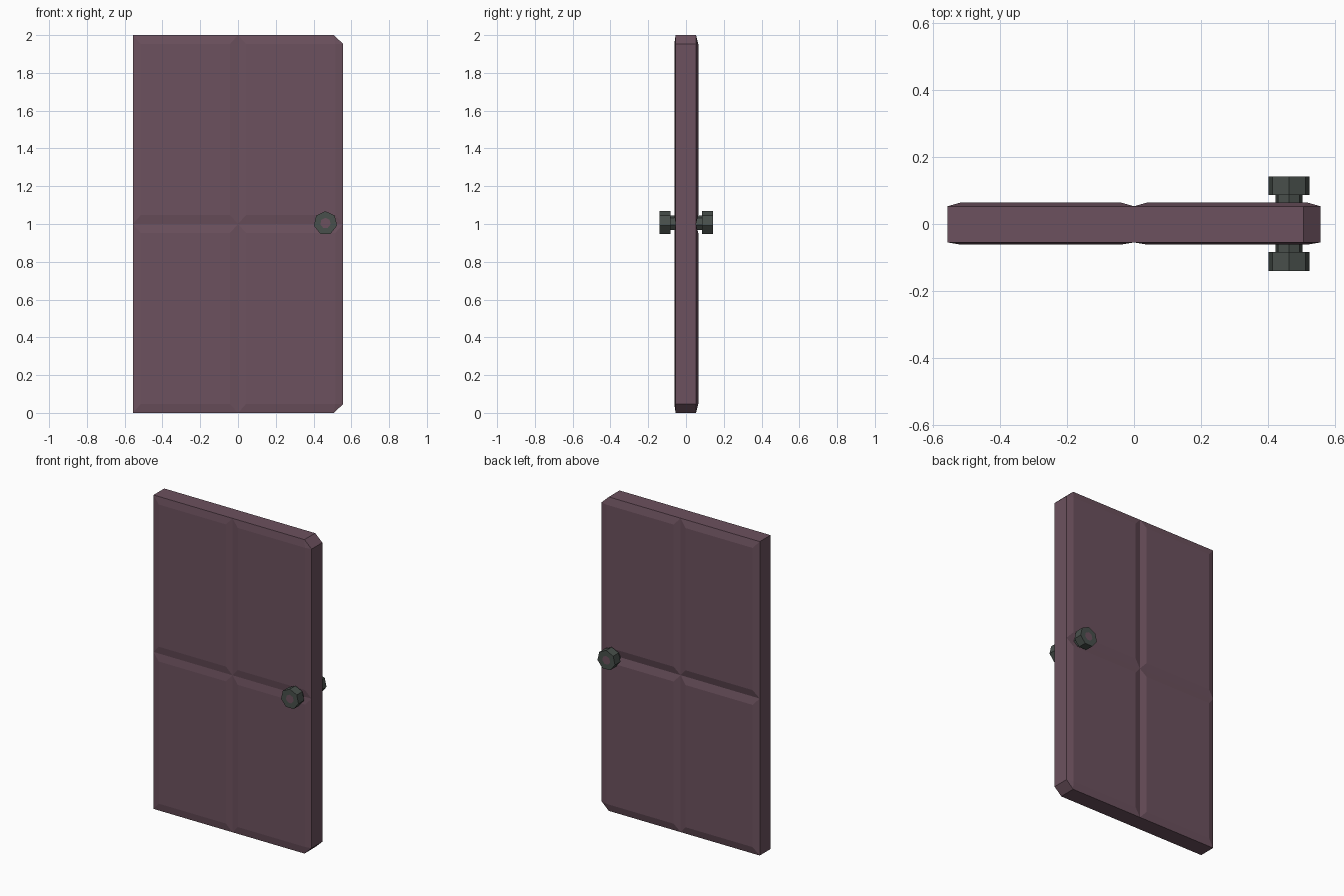
import bpy, bmesh, math

if "Cube" in bpy.data.objects:
    bpy.data.objects.remove(bpy.data.objects["Cube"])


def material(name, rgb):
    m = bpy.data.materials.new(name)
    m.diffuse_color = (*rgb, 1)
    m.use_nodes = True
    m.node_tree.nodes["Principled BSDF"].inputs["Base Color"].default_value = m.diffuse_color
    return m


WOOD = material("plum wood", (0.15, 0.083, 0.112))
METAL = material("dark metal", (0.066, 0.080, 0.072))


def finish(bm, name, mats):
    bmesh.ops.remove_doubles(bm, verts=bm.verts[:], dist=1e-4)
    bmesh.ops.recalc_face_normals(bm, faces=bm.faces[:])
    me = bpy.data.meshes.new(name)
    bm.to_mesh(me)
    bm.free()
    for m in mats:
        me.materials.append(m)
    ob = bpy.data.objects.new(name, me)
    bpy.context.collection.objects.link(ob)
    return ob


# Door slab: thin rim with four raised, bevelled panels on each face
W, H, CX, CZ = 0.557, 2.0, 0.05, 0.047   # half width, height, latch corner cut
INX, INZ = 0.042, 0.047                  # panel bevel widths
FACES = ((-0.055, -0.062), (0.053, 0.065))  # (rim y, panel y) front and back

bm = bmesh.new()


def face(*pts):
    bm.faces.new([bm.verts.new(p) for p in pts])


rim = [(-W, 0), (0, 0), (W - CX, 0), (W, CZ), (W, 1), (W, H - CZ),
       (W - CX, H), (0, H), (-W, H), (-W, 1)]
yf, yb = FACES[0][0], FACES[1][0]
for (x0, z0), (x1, z1) in zip(rim, rim[1:] + rim[:1]):
    face((x0, yf, z0), (x1, yf, z1), (x1, yb, z1), (x0, yb, z0))

for y_rim, y_top in FACES:
    for x0, x1 in ((-W, 0), (0, W)):
        for z0, z1 in ((0, 1), (1, H)):
            inner = [(x, y_top, z) for x, z in (
                (x0 + INX, z0 + INZ), (x1 - INX, z0 + INZ),
                (x1 - INX, z1 - INZ), (x0 + INX, z1 - INZ))]
            # each outer corner is an (arriving, leaving) pair of points
            outer = []
            for x, z in ((x0, z0), (x1, z0), (x1, z1), (x0, z1)):
                a = b = (x, y_rim, z)
                if x == W and z in (0, H):
                    a, b = (W - CX, y_rim, z), (W, y_rim, abs(z - CZ))
                    if z == H:
                        a, b = b, a
                outer.append((a, b))
            face(*inner)
            for i in range(4):
                j = (i + 1) % 4
                face(outer[i][1], outer[j][0], inner[j], inner[i])
                if outer[i][0] != outer[i][1]:
                    face(outer[i][0], outer[i][1], inner[i])
finish(bm, "door_slab", [WOOD])


# Seven-sided knobs with a neck and a wood-coloured centre
def knob(name, y_door, y_neck, y_end):
    profile = [(0.041, y_door), (0.041, y_neck), (0.063, y_neck),
               (0.063, y_end), (0.028, y_end)]
    bm = bmesh.new()
    rings = []
    for r, y in profile:
        rings.append([bm.verts.new((0.463 + r * math.sin(math.tau * i / 7), y,
                                    1.005 + r * math.cos(math.tau * i / 7)))
                      for i in range(7)])
    for a, b in zip(rings, rings[1:]):
        for i in range(7):
            j = (i + 1) % 7
            bm.faces.new((a[i], a[j], b[j], b[i]))
    bm.faces.new(rings[0])
    bm.faces.new(rings[-1]).material_index = 1
    finish(bm, name, [METAL, WOOD])


knob("front_knob", -0.045, -0.083, -0.140)
knob("back_knob", 0.045, 0.086, 0.142)
